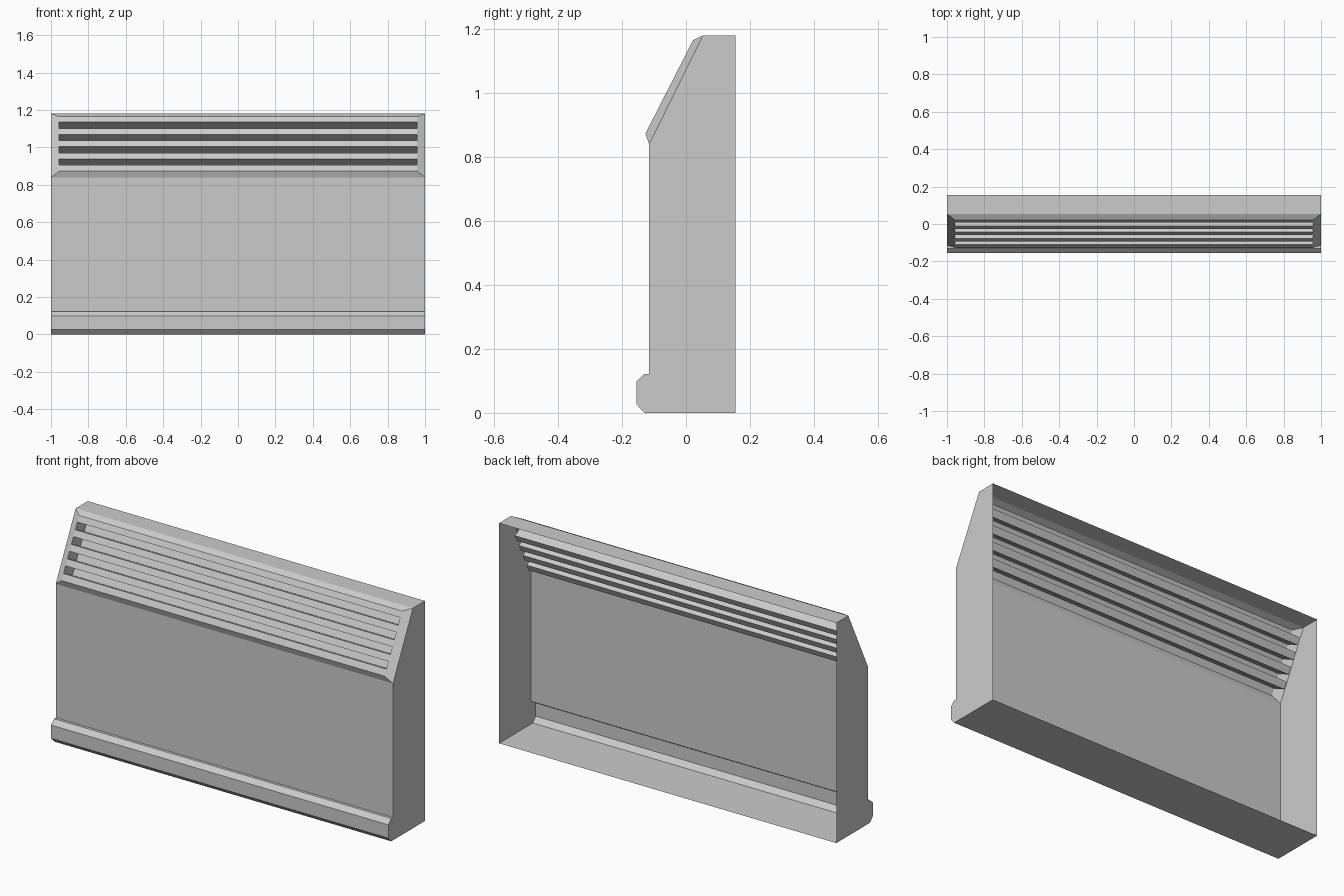
import bpy, bmesh
from mathutils import Vector

if "Cube" in bpy.data.objects:
    bpy.data.objects.remove(bpy.data.objects["Cube"])


def make_object(name, faces):
    """Build a flat-faced mesh from a list of faces given as points."""
    bm = bmesh.new()
    for pts in faces:
        bm.faces.new([bm.verts.new(p) for p in pts])
    bmesh.ops.remove_doubles(bm, verts=bm.verts, dist=1e-5)
    mesh = bpy.data.meshes.new(name)
    bm.to_mesh(mesh)
    bm.free()
    obj = bpy.data.objects.new(name, mesh)
    bpy.context.collection.objects.link(obj)
    return obj


def sweep(profile, half):
    """Sheet faces following a (y, z) profile across the width."""
    return [[(-half, *a), (half, *a), (half, *b), (-half, *b)]
            for a, b in zip(profile, profile[1:])]


def end_pair(profile, half):
    """Left and right end faces, facing outward."""
    return [[(half, *p) for p in reversed(profile)],
            [(-half, *p) for p in profile]]


W = 1.0
BACK = 0.155
low, high = (-0.115, 0.84), (0.053, 1.18)          # louvre opening
front = [(BACK, 0), (-0.13, 0), (-0.155, 0.027), (-0.155, 0.098),
         (-0.13, 0.122), (-0.115, 0.122), low]
top = [high, (BACK, 1.18)]

# Casing: open-backed sheet shell with plinth bulge
make_object("casing", sweep(front, W) + sweep(top, W))
make_object("side_panels", end_pair(front + top, W))

# Raised bevelled frame around the sloping louvre face
IN = 0.957
a, b = Vector((-0.127, 0.873)), Vector((0.022, 1.165))
outer = [(-W, *low), (W, *low), (W, *high), (-W, *high)]
inner = [(-IN, *a), (IN, *a), (IN, *b), (-IN, *b)]
make_object("louvre_frame", [[outer[i], outer[(i + 1) % 4],
                              inner[(i + 1) % 4], inner[i]] for i in range(4)])

# Louvre face: one profile stepping in and out of four slot pockets
slope = (b - a).normalized()
inward = Vector((slope.y, -slope.x)) * 0.085
profile, pockets = [a], []
for i in range(4):
    lo, hi = (a + (b - a) * ((z - a.y) / (b.y - a.y))
              for z in (0.905 + 0.0655 * i, 0.939 + 0.0655 * i))
    pocket = [lo, lo + inward, hi + inward, hi]
    profile += pocket
    for x, order in ((-IN, pocket[::-1]), (IN, pocket)):
        pockets.append([(x, *p) for p in order])
profile.append(b)
make_object("louvre_slots", sweep(profile, IN) + pockets)
